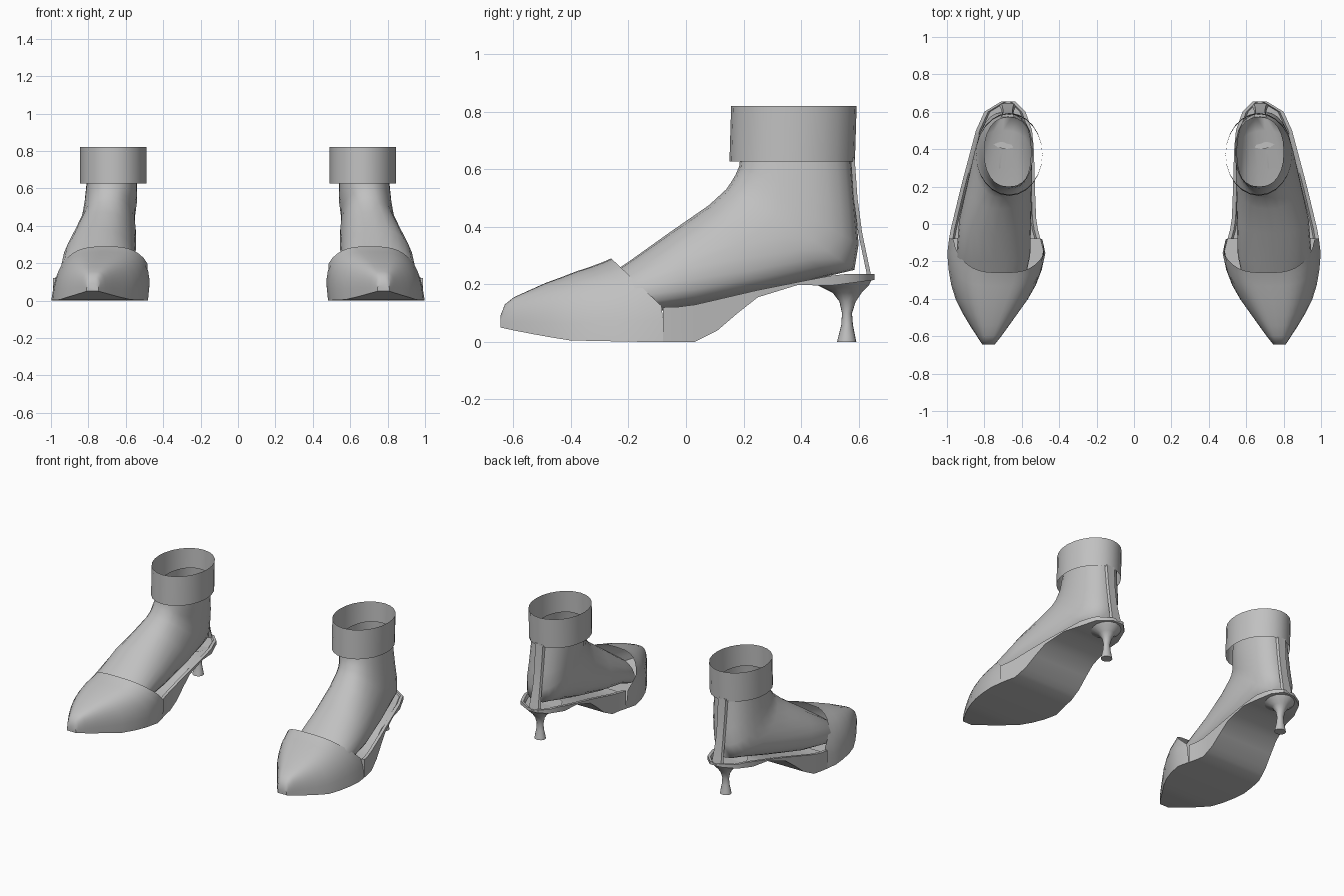
import bpy, bmesh
from math import sin, cos, pi, radians

cube = bpy.data.objects.get("Cube")
if cube:
    bpy.data.objects.remove(cube, do_unlink=True)

grey = bpy.data.materials.new("plain grey")
grey.use_nodes = True
colour = (0.53, 0.53, 0.53, 1)
grey.diffuse_color = colour
grey.node_tree.nodes["Principled BSDF"].inputs["Base Color"].default_value = colour


def curve(*pts):
    """Piecewise linear function through (position, value) points."""
    def f(p):
        if p <= pts[0][0]:
            return pts[0][1]
        for (a, va), (b, vb) in zip(pts, pts[1:]):
            if p <= b:
                return va + (vb - va) * (p - a) / (b - a)
        return pts[-1][1]
    return f


def spow(v, e):
    return abs(v) ** e * (1 if v >= 0 else -1)


def loft(name, rings, cap_start=True, cap_end=True, angle=40):
    """Skin closed rings, mirror to make the pair."""
    bm = bmesh.new()
    loops = [[bm.verts.new(p) for p in ring] for ring in rings]
    n = len(loops[0])
    for a, b in zip(loops, loops[1:]):
        for i in range(n):
            j = (i + 1) % n
            bm.faces.new((a[i], a[j], b[j], b[i]))
    if cap_start:
        bm.faces.new(loops[0])
    if cap_end:
        bm.faces.new(loops[-1])
    bmesh.ops.recalc_face_normals(bm, faces=bm.faces)
    mesh = bpy.data.meshes.new(name)
    bm.to_mesh(mesh)
    bm.free()
    mesh.materials.append(grey)
    obj = bpy.data.objects.new(name, mesh)
    bpy.context.collection.objects.link(obj)
    bpy.ops.object.select_all(action='DESELECT')
    obj.select_set(True)
    bpy.context.view_layer.objects.active = obj
    bpy.ops.object.shade_smooth_by_angle(angle=radians(angle))
    obj.modifiers.new("pair", 'MIRROR').use_mirror_merge = False
    return obj


# Plan outline and side profile of the shoe, all as functions of y
inner = curve((-.645, .745), (-.6, .71), (-.5, .64), (-.4, .57), (-.3, .515), (-.17, .478),
              (-.08, .5), (0, .522), (.2, .53), (.4, .535), (.5, .545), (.6, .58), (.655, .635))
outer = curve((-.645, .81), (-.6, .84), (-.5, .905), (-.4, .955), (-.3, .985), (-.17, 1.0),
              (-.05, .985), (.2, .925), (.35, .885), (.5, .845), (.6, .8), (.655, .71))
bottom = curve((-.645, .05), (-.45, .005), (-.3, 0), (.03, 0), (.11, .04), (.18, .1),
               (.25, .155), (.39, .198), (.5, .195), (.655, .215))
crown = curve((-.645, .09), (-.63, .13), (-.6, .155), (-.5, .205), (-.4, .245), (-.26, .29))
rim = curve((-.08, .12), (0, .122), (.1, .145), (.25, .18), (.4, .21), (.53, .235), (.66, .235))

# Toe cap: domed sections, the last ones slanting back to the collar
cap_rings = []
for y0 in (-.645, -.63, -.6, -.55, -.5, -.45, -.4, -.35, -.3, -.26):
    s = (y0 + .645) / .385
    ring = []
    for i in range(21):
        a = pi * i / 20
        h = sin(a) ** .72
        z = bottom(y0) + (crown(y0) - bottom(y0)) * h
        y = y0 + s ** 2 * .18 * min(1, max(0, (.29 - z) / .17))
        z = max(z, bottom(y))
        mid, half = (inner(y) + outer(y)) / 2, (outer(y) - inner(y)) / 2
        lean = -.04 * h * s
        ring.append((mid + lean + half * spow(cos(a), .62), y, z))
    cap_rings.append(ring)
loft("toe_cap", cap_rings, cap_end=False)

# Arched sole with a raised rim and a sunken insole
sole_rings = []
for y in (-.08, -.03, .03, .07, .11, .18, .25, .32, .39, .45, .5, .55, .6, .63, .655):
    l, r, b, t = inner(y), outer(y), bottom(y), rim(y)
    drop = min(.02, (t - b) * .5)
    sole_rings.append([(l, y, b), (l, y, t), (l + .02, y, t), (l + .03, y, t - drop),
                       (r - .03, y, t - drop), (r - .02, y, t), (r, y, t), (r, y, b)])
loft("sole", sole_rings)

# Kitten heel: stacked ellipses (height, front, back, half width)
heel_rings = []
for z, f, b, w in ((0, .525, .592, .036), (.02, .53, .588, .033), (.06, .54, .58, .025),
                   (.1, .542, .577, .022), (.14, .533, .59, .03), (.17, .51, .61, .05),
                   (.195, .46, .635, .085), (.215, .4, .645, .11)):
    heel_rings.append([(.685 + w * cos(2 * pi * i / 16),
                        (f + b) / 2 + (b - f) / 2 * sin(2 * pi * i / 16), z) for i in range(16)])
loft("heel", heel_rings)

# Foot: sections fanning from upright at the toes to level at the ankle
# (top y, top z, bottom y, bottom z, inner x, outer x, sag)
foot_rings = []
for ty, tz, by, bz, l, r, sag in (
        (-.3, .21, -.28, .05, .58, .92, 1), (-.2, .278, -.15, .1, .555, .95, 1),
        (-.05, .385, .05, .125, .55, .935, 1), (.08, .475, .3, .18, .545, .89, .8),
        (.14, .53, .5, .23, .545, .855, .4), (.157, .555, .585, .25, .55, .84, .1),
        (.172, .58, .6, .34, .55, .83, 0), (.185, .61, .59, .45, .54, .82, 0),
        (.19, .65, .577, .6, .54, .81, 0), (.2, .7, .57, .7, .54, .8, 0)):
    ring = []
    for i in range(24):
        a = 2 * pi * i / 24
        u = spow(cos(a), .9)
        u -= .3 * sag * (1 - u * u)
        ring.append(((l + r) / 2 + (r - l) / 2 * spow(sin(a), .85),
                     (ty + by) / 2 + (ty - by) / 2 * u,
                     (tz + bz) / 2 + (tz - bz) / 2 * u))
    foot_rings.append(ring)
loft("foot", foot_rings, cap_end=False, angle=60)

# Strap rising from the back of the heel to the cuff
strap_rings = []
for y, z, w in ((.645, .222, .045), (.635, .27, .038), (.612, .38, .032),
                (.596, .5, .032), (.586, .64, .036)):
    strap_rings.append([(.675 - w, y - .014, z), (.675 + w, y - .014, z),
                        (.675 + w * .8, y, z), (.675 - w * .8, y, z)])
loft("heel_strap", strap_rings)

# Ankle cuff: open sheet band
cuff_rings = []
for z, cy in ((.627, .369), (.82, .375)):
    cuff_rings.append([(.667 + .177 * cos(2 * pi * i / 24),
                        cy + .218 * sin(2 * pi * i / 24), z) for i in range(24)])
loft("ankle_cuff", cuff_rings, cap_start=False, cap_end=False)
